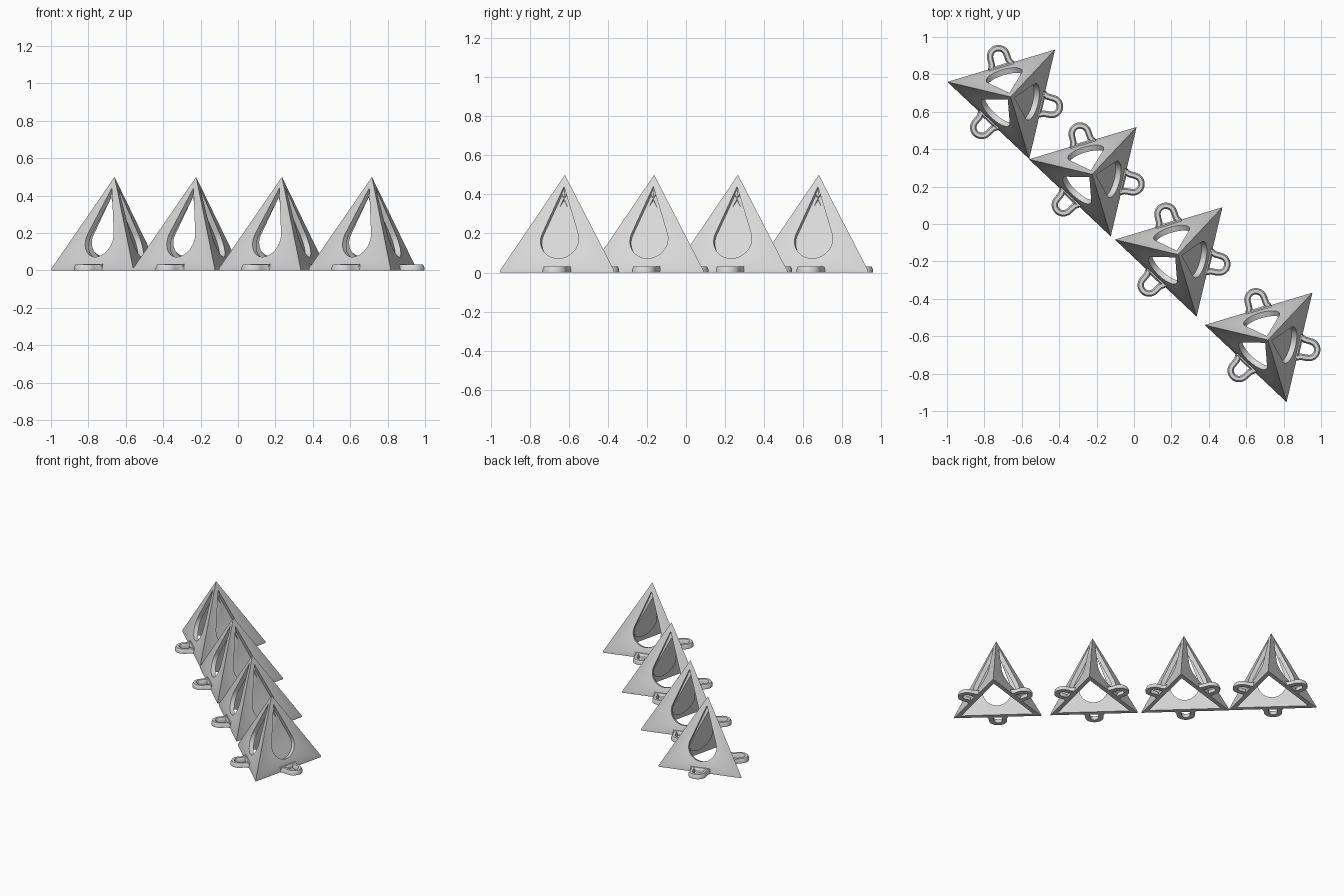
import bpy, bmesh, math
from mathutils import Vector, Matrix

if "Cube" in bpy.data.objects:
    bpy.data.objects.remove(bpy.data.objects["Cube"])

R, H = 0.347, 0.5            # base corner radius, pyramid height
IN = R / 2                   # base centre to edge
TURN = math.radians(16.7)
CENTRES = [(-0.66, 0.68), (-0.224, 0.266), (0.235, -0.163), (0.716, -0.62)]

grey = bpy.data.materials.new("plain_grey")
grey.diffuse_color = (0.7, 0.7, 0.7, 1)
grey.use_nodes = True
grey.node_tree.nodes["Principled BSDF"].inputs["Base Color"].default_value = grey.diffuse_color


def add_object(name, mesh):
    ob = bpy.data.objects.new(name, mesh)
    bpy.context.collection.objects.link(ob)
    return ob


def loft(name, rings, cap=True):
    """Skin closed rings of equal length; a one-point last ring makes a tip."""
    bm = bmesh.new()
    vs = [[bm.verts.new(p) for p in ring] for ring in rings]
    for a, b in zip(vs, vs[1:]):
        n = len(a)
        for i in range(n):
            j = (i + 1) % n
            if len(b) == 1:
                bm.faces.new((a[i], a[j], b[0]))
            else:
                bm.faces.new((a[i], a[j], b[j], b[i]))
    if cap:
        bm.faces.new(vs[0][::-1])
        if len(vs[-1]) > 1:
            bm.faces.new(vs[-1])
    bmesh.ops.recalc_face_normals(bm, faces=bm.faces[:])
    me = bpy.data.meshes.new(name)
    bm.to_mesh(me)
    bm.free()
    return me


def triangle(r, z):
    return [(r * math.cos(math.radians(a)), r * math.sin(math.radians(a)), z)
            for a in (30, 150, 270)]


def smooth(ob):
    bpy.ops.object.select_all(action='DESELECT')
    ob.select_set(True)
    bpy.context.view_layer.objects.active = ob
    bpy.ops.object.shade_smooth_by_angle(angle=math.radians(30))


# solid pyramid with a thin upright rim
solid = add_object("pyramid_blank", loft("pyramid_blank", [
    triangle(R, 0), triangle(R, 0.01), [(0, 0, H)]]))

# hollow inside
t = 0.03
h_in = H * (IN - t) / IN
r_in = R * (IN - t) / IN
cutters = [add_object("hollow_cutter", loft("hollow_cutter", [
    triangle(r_in * (h_in + 0.1) / h_in, -0.1), [(0, 0, h_in)]]))]

# teardrop opening, cut square to each sloping side
up = Vector((0, -IN, H)).normalized()
out = Vector((0, H, IN)).normalized()
s0, rad, tip = 0.176, 0.1, 0.466
a0 = math.acos(rad / (tip - s0))
drop = [(0, tip)]
for i in range(33):
    a = a0 + (2 * math.pi - 2 * a0) * i / 32
    drop.append((rad * math.sin(a), s0 + rad * math.cos(a)))
rings = [[Vector((u, IN, 0)) + up * s + out * d for u, s in drop]
         for d in (-0.05, 0.03)]
for k in range(3):
    me = loft("teardrop_cutter", rings)
    me.transform(Matrix.Rotation(k * 2 * math.pi / 3, 4, 'Z'))
    cutters.append(add_object("teardrop_cutter", me))

for c in cutters:
    c.hide_render = True
    m = solid.modifiers.new("cut", 'BOOLEAN')
    m.operation, m.solver, m.object = 'DIFFERENCE', 'EXACT', c
bpy.context.view_layer.update()
deps = bpy.context.evaluated_depsgraph_get()
frame_mesh = bpy.data.meshes.new_from_object(solid.evaluated_get(deps))
frame_mesh.name = "pyramid_frame"
for ob in cutters + [solid]:
    bpy.data.objects.remove(ob)

# hanging loop: chamfered bar swept along a U with flared feet
cv, cr = 0.225, 0.045
path = [(0.06, 0.15), (0.056, 0.172), (0.047, 0.19)]
path += [(cr * math.cos(math.pi * i / 20), cv + cr * math.sin(math.pi * i / 20))
         for i in range(21)]
path += [(-u, v) for u, v in path[2::-1]]
section = [(-0.017, 0), (0.017, 0), (0.017, 0.016), (0.009, 0.032),
           (-0.009, 0.032), (-0.017, 0.016)]
pts = [Vector((u, v, 0)) for u, v in path]
rings = []
for i, p in enumerate(pts):
    d = (pts[min(i + 1, len(pts) - 1)] - pts[max(i - 1, 0)]).normalized()
    side = Vector((d.y, -d.x, 0))
    rings.append([p + side * w + Vector((0, 0, z)) for w, z in section])
loop_mesh = loft("hanging_loop", rings)

# foot joining the loop to the side
foot_mesh = loft("loop_foot", [
    [(-w, 0.15, z), (w, 0.15, z), (w, v, z), (-w, v, z)]
    for w, v, z in ((0.06, 0.18, 0), (0.07, 0.18, 0.02), (0.07, 0.172, 0.034))])

for me in (frame_mesh, loop_mesh, foot_mesh):
    me.materials.clear()
    me.materials.append(grey)

# four stands, three loops each
for n, (x, y) in enumerate(CENTRES, 1):
    frame = add_object(f"pyramid_frame_{n}", frame_mesh)
    frame.location = (x, y, 0)
    frame.rotation_euler.z = TURN
    for k in range(3):
        for name, me in (("hanging_loop", loop_mesh), ("loop_foot", foot_mesh)):
            ob = add_object(f"{name}_{n}_{k + 1}", me)
            ob.location = (x, y, 0)
            ob.rotation_euler.z = TURN + k * 2 * math.pi / 3

for name in ("pyramid_frame_1", "hanging_loop_1_1"):
    smooth(bpy.data.objects[name])
